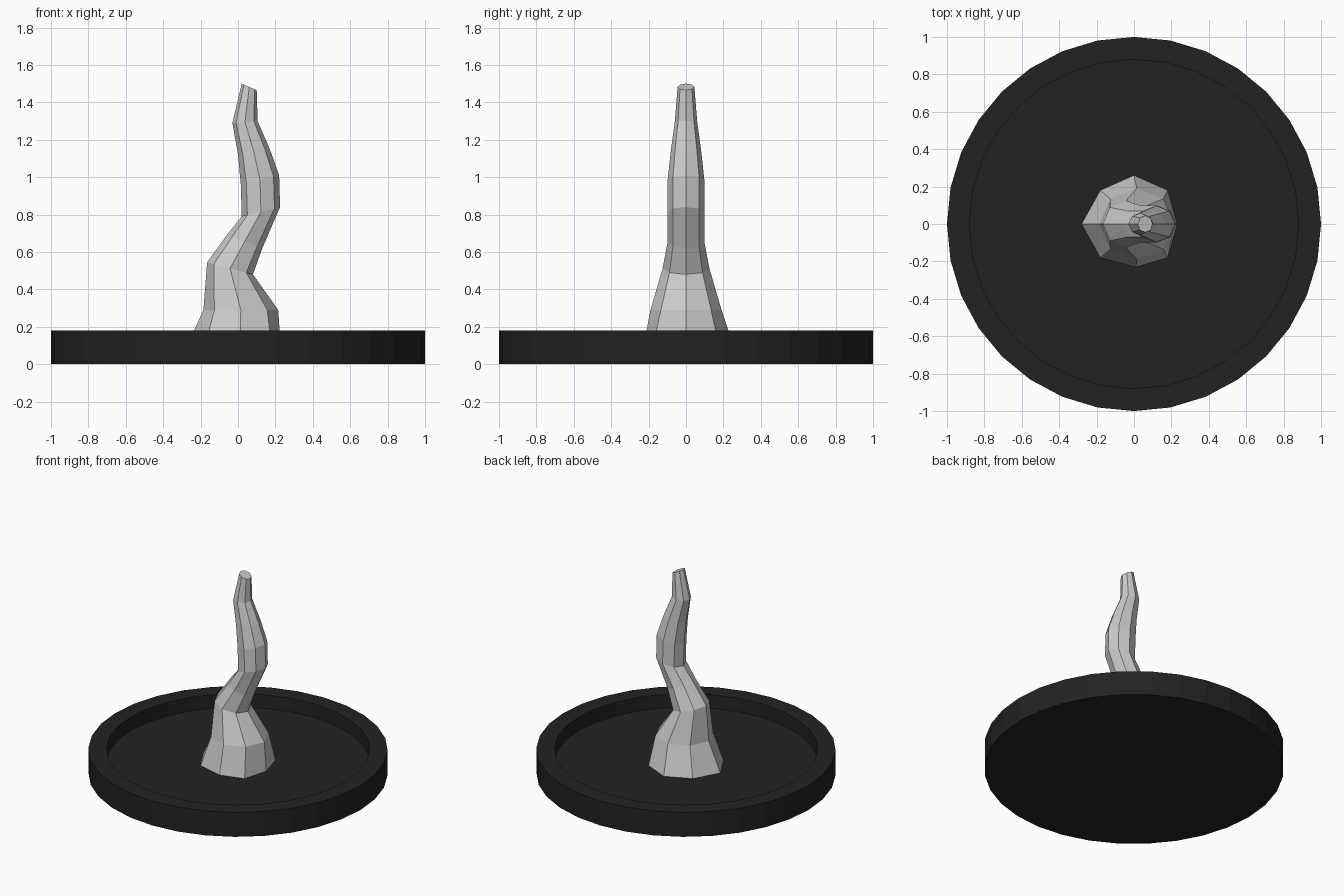
import bpy, bmesh, math

if "Cube" in bpy.data.objects:
    bpy.data.objects.remove(bpy.data.objects["Cube"])


def make_object(name, bm):
    bmesh.ops.recalc_face_normals(bm, faces=bm.faces)
    mesh = bpy.data.meshes.new(name)
    bm.to_mesh(mesh)
    bm.free()
    obj = bpy.data.objects.new(name, mesh)
    bpy.context.collection.objects.link(obj)
    return obj


def loft(name, rings):
    """Skin a list of equal-length point rings and cap both ends."""
    bm = bmesh.new()
    loops = [[bm.verts.new(p) for p in ring] for ring in rings]
    n = len(loops[0])
    for a, b in zip(loops, loops[1:]):
        for i in range(n):
            j = (i + 1) % n
            bm.faces.new((a[i], a[j], b[j], b[i]))
    bm.faces.new(loops[0])
    bm.faces.new(loops[-1])
    return make_object(name, bm)


def circle(r, z, n=32):
    return [(r * math.cos(2 * math.pi * i / n), r * math.sin(2 * math.pi * i / n), z)
            for i in range(n)]


def tilted_ring(xl, zl, xr, zr, ry, n=8):
    """Ellipse through a left and a right point in the xz plane, with y radius ry."""
    ring = []
    for i in range(n):
        c, s = math.cos(2 * math.pi * i / n), math.sin(2 * math.pi * i / n)
        ring.append(((xl + xr) / 2 + c * (xr - xl) / 2, s * ry,
                     (zl + zr) / 2 + c * (zr - zl) / 2))
    return ring


# Round dish base with a raised rim
dish = loft("dish_base", [circle(1, 0), circle(1, 0.18), circle(0.88, 0.18), circle(0.88, 0.08)])
black = bpy.data.materials.new("black")
black.diffuse_color = (0.016, 0.016, 0.016, 1)
black.use_nodes = True
black.node_tree.nodes["Principled BSDF"].inputs["Base Color"].default_value = black.diffuse_color
dish.data.materials.append(black)

# Irregular foot of the stem, then the winding eight-sided rings
foot = [(x, y, 0.08) for x, y in ((0.23, 0), (0.18, 0.18), (0, 0.26), (-0.18, 0.18),
                                  (-0.28, 0), (-0.18, -0.18), (0.01, -0.23), (0.18, -0.18))]
path = [
    (-0.185, 0.29, 0.215, 0.29, 0.19),
    (-0.165, 0.545, 0.08, 0.48, 0.125),
    (-0.06, 0.69, 0.13, 0.62, 0.098),
    (0.02, 0.79, 0.225, 0.84, 0.098),
    (0.015, 0.96, 0.22, 1.01, 0.098),
    (0.0, 1.12, 0.17, 1.15, 0.082),
    (-0.03, 1.29, 0.105, 1.30, 0.06),
    (0.02, 1.50, 0.10, 1.465, 0.045),
]
loft("winding_trunk", [foot] + [tilted_ring(*p) for p in path])
